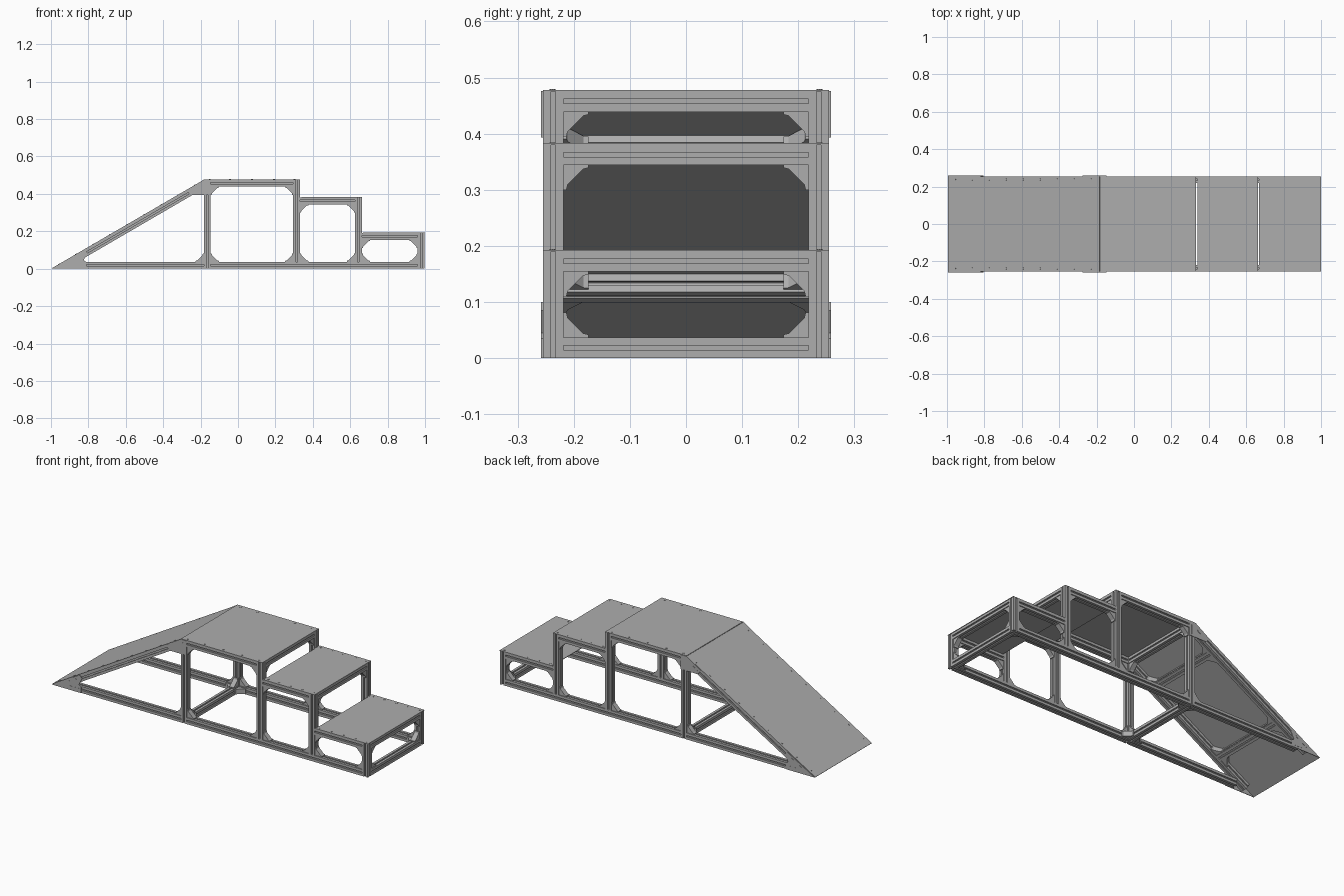
import bpy, bmesh, math
from mathutils import Vector, Matrix

if "Cube" in bpy.data.objects:
    bpy.data.objects.remove(bpy.data.objects["Cube"])


def material(name, colour):
    m = bpy.data.materials.new(name)
    m.use_nodes = True
    m.diffuse_color = colour
    m.node_tree.nodes["Principled BSDF"].inputs["Base Color"].default_value = colour
    return m


GREY = material("aluminium grey", (0.42, 0.42, 0.42, 1))
X, Y, Z = Vector((1, 0, 0)), Vector((0, 1, 0)), Vector((0, 0, 1))
T = 0.037                 # beam width
H = T / 2
PLATE = 0.003             # deck thickness
SIDE = 0.255              # half width of the frame
RAIL_Y = SIDE - H         # rail centre line
INNER = SIDE - T          # inside face of the rails
ANGLE = math.radians(30.2)
UP_RAMP = Vector((math.cos(ANGLE), 0, math.sin(ANGLE)))
RAMP_NORMAL = Vector((-math.sin(ANGLE), 0, math.cos(ANGLE)))
RAMP_FOOT = Vector((-1, 0, 0))


def prism(name, outline, origin, u, v, depth):
    """Extrude a 2D outline, lying in the u/v plane at origin, along u x v."""
    w = u.cross(v).normalized()
    bm = bmesh.new()
    face = bm.faces.new([bm.verts.new(origin + u * a + v * b) for a, b in outline])
    new = bmesh.ops.extrude_face_region(bm, geom=[face])["geom"]
    bmesh.ops.translate(bm, vec=w * depth,
                        verts=[e for e in new if isinstance(e, bmesh.types.BMVert)])
    bmesh.ops.recalc_face_normals(bm, faces=bm.faces)
    mesh = bpy.data.meshes.new(name)
    bm.to_mesh(mesh)
    bm.free()
    mesh.materials.append(GREY)
    obj = bpy.data.objects.new(name, mesh)
    bpy.context.collection.objects.link(obj)
    return obj


# Slotted beam cross-section: one quarter, turned four times
QUARTER = [(H, -H), (H, -.004), (.0145, -.004), (.0145, -.009), (.009, -.005),
           (.009, .005), (.0145, .009), (.0145, .004), (H, .004)]
SECTION = []
for turn in range(4):
    c, s = round(math.cos(turn * math.pi / 2)), round(math.sin(turn * math.pi / 2))
    SECTION += [(a * c - b * s, a * s + b * c) for a, b in QUARTER]


def beam(name, start, end, u=Y):
    start, end = Vector(start), Vector(end)
    w = (end - start).normalized()
    prism(name, SECTION, start, u, w.cross(u), (end - start).length)


# Corner bracket: two flanged legs with a sloping web
BRACKET = [(0, 0), (.044, 0), (.044, .005), (.035, .007), (.007, .035), (.005, .044), (0, .044)]


def bracket(corner, a, b, width=0.028):
    n = a.cross(b).normalized()
    prism("corner_bracket", BRACKET, Vector(corner) - n * width / 2, a, b, width)


def bolt(point, normal, u):
    v = normal.cross(u)
    ring = [(.005 * math.cos(i * math.pi / 4), .005 * math.sin(i * math.pi / 4)) for i in range(8)]
    prism("bolt_head", ring, Vector(point), u, v, 0.0015)


def deck(name, x0, x1, top):
    prism(name, [(x0, -SIDE), (x1, -SIDE), (x1, SIDE), (x0, SIDE)],
          Vector((0, 0, top - PLATE)), X, Y, PLATE)
    for y in (-.238, .238):
        for t in (.06, .27, .5, .73, .94):
            bolt((x0 + (x1 - x0) * t, y, top), Z, X)


# Post centres, heights under the decks and bottom ends
TOPS = (.476, .381, .191)
POSTS = [(-.1645, TOPS[0], 0), (.3135, TOPS[0], T), (.644, TOPS[1], T), (.9795, TOPS[2], 0)]

for sy in (-1, 1):
    y = sy * RAIL_Y
    for x, top, foot in POSTS:
        beam("post", (x, y, foot), (x, y, top))
    # Bottom rails
    beam("ramp_bottom_rail", (-.855, y, H), (POSTS[0][0] - H, y, H))
    beam("bottom_rail", (POSTS[0][0] + H, y, H), (POSTS[3][0] - H, y, H))
    # Step rails with a bracket in each corner of the bay
    for i, top in enumerate(TOPS):
        x0, x1 = POSTS[i][0] + H, POSTS[i + 1][0] - H
        beam("step_rail", (x0, y, top - H), (x1, y, top - H))
        for x, a in ((x0, X), (x1, -X)):
            bracket((x, y, T), a, Z)
            bracket((x, y, top - T), a, -Z)
    bracket((POSTS[0][0] - H, y, T), -X, Z)
    # Sloping rail under the ramp deck
    base = RAMP_FOOT - RAMP_NORMAL * (PLATE + H) + Y * y
    beam("ramp_rail", base + UP_RAMP * .075, base + UP_RAMP * .925)

# Cross beams under the front edge of each deck, and on the floor
def cross_beam(name, centre, u=X):
    c = Vector(centre)
    beam(name, c - Y * INNER, c + Y * INNER, u)


for x, top, foot in POSTS:
    cross_beam("deck_cross_beam", (x, 0, top - H))
    for sy in (-1, 1):
        bracket((x, sy * INNER, top - T), Y * -sy, -Z)
for x in (POSTS[0][0], POSTS[3][0]):
    cross_beam("floor_cross_beam", (x, 0, H))
    for sy in (-1, 1):
        bracket((x, sy * INNER, T), Y * -sy, Z)
        bracket((x - H, sy * INNER, H), Y * -sy, -X)
        if x < 0:
            bracket((x + H, sy * INNER, H), Y * -sy, X)

# Tilted cross beams under the ramp
for s in (.285, .775):
    centre = RAMP_FOOT + UP_RAMP * s - RAMP_NORMAL * (PLATE + H)
    cross_beam("ramp_cross_beam", centre, UP_RAMP)
    for sy in (-1, 1):
        for way in (-1, 1):
            bracket(centre + UP_RAMP * H * way + Y * INNER * sy, Y * -sy, UP_RAMP * way)

# Decks
deck("high_deck", -.182, .332, .478)
deck("middle_deck", .339, .662, .383)
deck("low_deck", .669, 1, .193)
LENGTH = .945
prism("ramp_deck", [(.005, -SIDE), (LENGTH, -SIDE), (LENGTH, SIDE), (.005, SIDE)],
      RAMP_FOOT - RAMP_NORMAL * PLATE, UP_RAMP, Y, PLATE)
for sy in (-1, 1):
    for i in range(9):
        bolt(RAMP_FOOT + UP_RAMP * (.05 + i * .105) + Y * .238 * sy, RAMP_NORMAL, UP_RAMP)

# Side joining plates at the foot and head of the ramp, with raised slot covers
FOOT_PLATE = [(-.995, 0), (-.81, 0), (-.81, .035), (-.825, .045), (-.805, .085), (-.82, .1)]
HEAD_PLATE = [(-.275, .418), (-.255, .393), (-.146, .393), (-.146, .476), (-.184, .476)]


def pill(x, z, angle, length):
    d = Vector((math.cos(angle), 0, math.sin(angle)))
    r = .006
    outline = []
    for end in (1, -1):
        for k in range(5):
            t = -math.pi / 2 + k * math.pi / 4
            outline.append((end * (length / 2 + r * math.cos(t)), end * r * math.sin(t)))
    for y in (-SIDE - PLATE - .0008, SIDE + PLATE):
        prism("slot_cover", outline, Vector((x, y, z)), d, Y.cross(d) * -1, -.0008
              if d.cross(Y.cross(d) * -1).y < 0 else .0008)


for y in (-SIDE, SIDE + PLATE):
    prism("ramp_foot_plate", FOOT_PLATE, Vector((0, y, 0)), X, Z, PLATE)
    prism("ramp_head_plate", HEAD_PLATE, Vector((0, y, 0)), X, Z, PLATE)
pill(-.855, .018, 0, .07)
pill(-.875, .05, ANGLE, .07)
pill(-.225, .425, ANGLE, .05)
pill(-.165, .43, math.pi / 2, .05)
